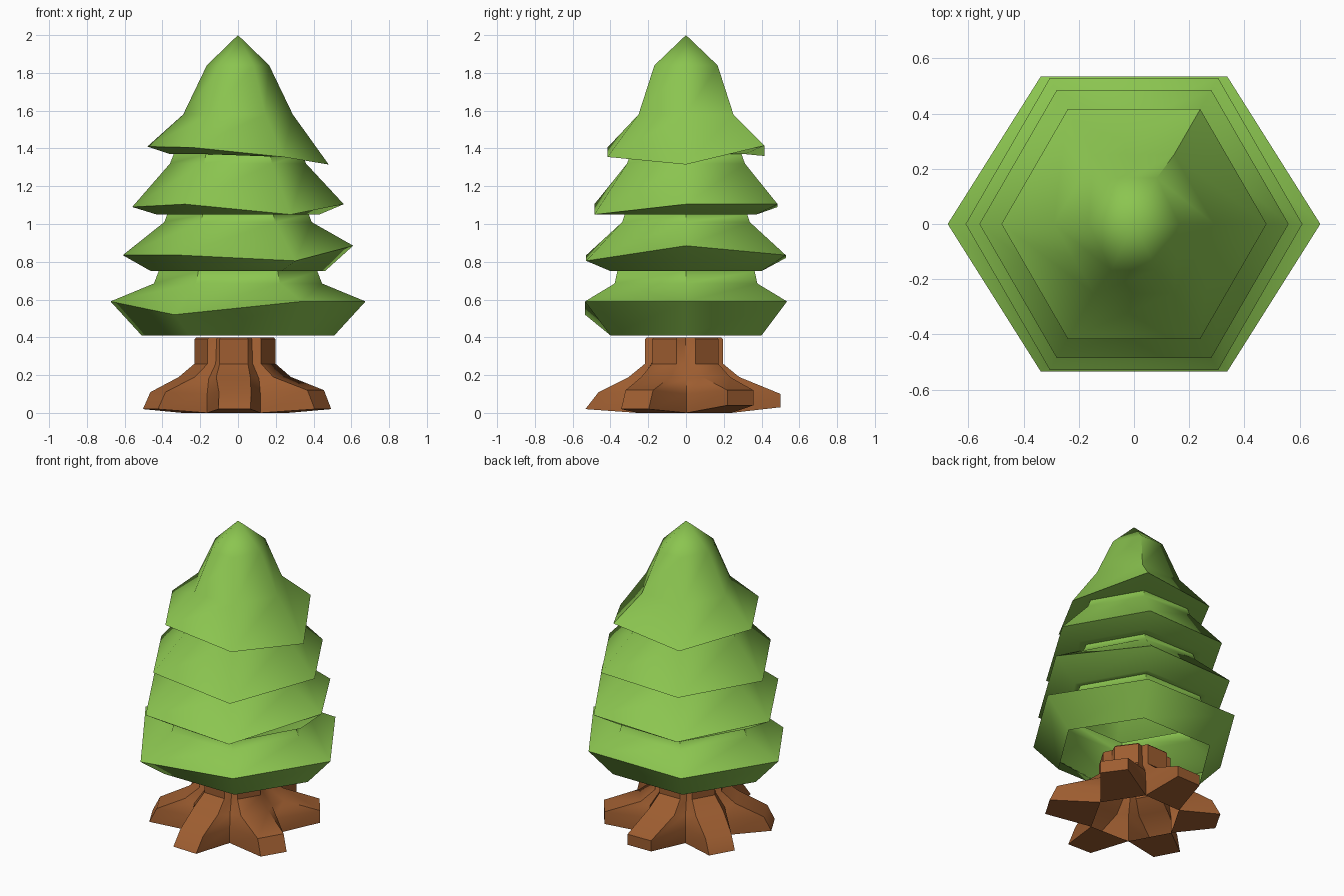
import bpy, math

if "Cube" in bpy.data.objects:
    bpy.data.objects.remove(bpy.data.objects["Cube"])

def make_object(name, verts, faces, color, angle):
    mesh = bpy.data.meshes.new(name)
    mesh.from_pydata(verts, [], faces)
    mat = bpy.data.materials.new(name + "_colour")
    mat.diffuse_color = (*color, 1)
    mat.use_nodes = True
    mat.node_tree.nodes["Principled BSDF"].inputs["Base Color"].default_value = mat.diffuse_color
    mesh.materials.append(mat)
    obj = bpy.data.objects.new(name, mesh)
    bpy.context.collection.objects.link(obj)
    bpy.ops.object.select_all(action='DESELECT')
    bpy.context.view_layer.objects.active = obj
    obj.select_set(True)
    bpy.ops.object.shade_smooth_by_angle(angle=math.radians(angle))
    return obj

def loft(rings):
    """Join equal-length rings, bottom to top, with quads."""
    n = len(rings[0])
    verts = [v for ring in rings for v in ring]
    faces = []
    for k in range(len(rings) - 1):
        a, b = k * n, (k + 1) * n
        faces += [(a + i, a + (i + 1) % n, b + (i + 1) % n, b + i) for i in range(n)]
    return verts, faces

# Foliage: hexagonal rings (x radius, y stretch, z or the z of each corner), open below
profile = [
    (0.51, 0.905, 0.41),
    (0.675, 0.915, (0.59, 0.59, 0.59, 0.59, 0.52, 0.59)),
    (0.445, 0.98, 0.685), (0.42, 1, 0.75),
    (0.46, 1, 0.75),
    (0.61, 1, (0.885, 0.835, 0.82, 0.835, 0.835, 0.805)),
    (0.39, 1, 1.01), (0.375, 1, 1.05),
    (0.43, 1, 1.05),
    (0.56, 1, (1.105, 1.105, 1.09, 1.09, 1.105, 1.05)),
    (0.36, 1, 1.32), (0.34, 1, 1.37),
    (0.36, 1, 1.37),
    (0.48, 1, (1.315, 1.415, 1.36, 1.41, 1.405, 1.355)),
    (0.29, 1, 1.58), (0.165, 1.17, 1.84),
]
rings = []
for r, stretch, z in profile:
    zs = z if isinstance(z, tuple) else (z,) * 6
    rings.append([(r * math.cos(i * math.pi / 3),
                   r * stretch * math.sin(i * math.pi / 3), zs[i]) for i in range(6)])
verts, faces = loft(rings)
last = len(verts) - 6
verts.append((0, 0, 2.0))
faces += [(last + i, last + (i + 1) % 6, last + 6) for i in range(6)]
make_object("foliage", verts, faces, (0.26, 0.56, 0.08), 50)

# Trunk: six flared roots (angle, tip radius, upper tip radius, tip z, upper tip z)
roots = [
    (-92, 0.53, 0.46, 0.02, 0.11), (-31, 0.525, 0.48, 0.02, 0.12),
    (36, 0.49, 0.49, 0.04, 0.12), (91, 0.50, 0.50, 0.03, 0.10),
    (150, 0.51, 0.46, 0.02, 0.11), (208, 0.525, 0.48, 0.02, 0.11),
]
# Upper levels: ridge radius, half width, valley radius, ridge z, valley z
levels = [
    (None, 0.085, 0.28, None, 0.0),
    (None, 0.085, 0.28, None, 0.10),
    (0.29, 0.09, 0.265, 0.19, 0.18),
    (0.205, 0.075, 0.195, 0.26, 0.26),
    (0.205, 0.075, 0.185, 0.39, 0.39),
    (0.195, 0.07, 0.18, 0.40, 0.40),
]
cx, cy = -0.015, -0.01
rings = []
for k, (ridge, half, valley, rz, vz) in enumerate(levels):
    ring = []
    for i, root in enumerate(roots):
        a = math.radians(root[0])
        c, s = math.cos(a), math.sin(a)
        r, z = (root[1 + k], root[3 + k]) if k < 2 else (ridge, rz)
        ox, oy = (0, 0) if k < 2 else (cx, cy)
        for w in (-half, half):
            ring.append((ox + r * c - w * s, oy + r * s + w * c, z))
        nxt = roots[(i + 1) % 6][0] + (360 if i == 5 else 0)
        m = math.radians((root[0] + nxt) / 2)
        ring.append((cx + valley * math.cos(m), cy + valley * math.sin(m), vz))
    rings.append(ring)
verts, faces = loft(rings)
top = len(verts) - 18
faces.append(tuple(range(top, top + 18)))
# Flat undersides of the roots; the trunk is hollow between them
for i in range(6):
    faces.append((3 * i, (3 * i - 1) % 18, 3 * i + 2, 3 * i + 1))
make_object("trunk_with_roots", verts, faces, (0.34, 0.11, 0.03), 40)
